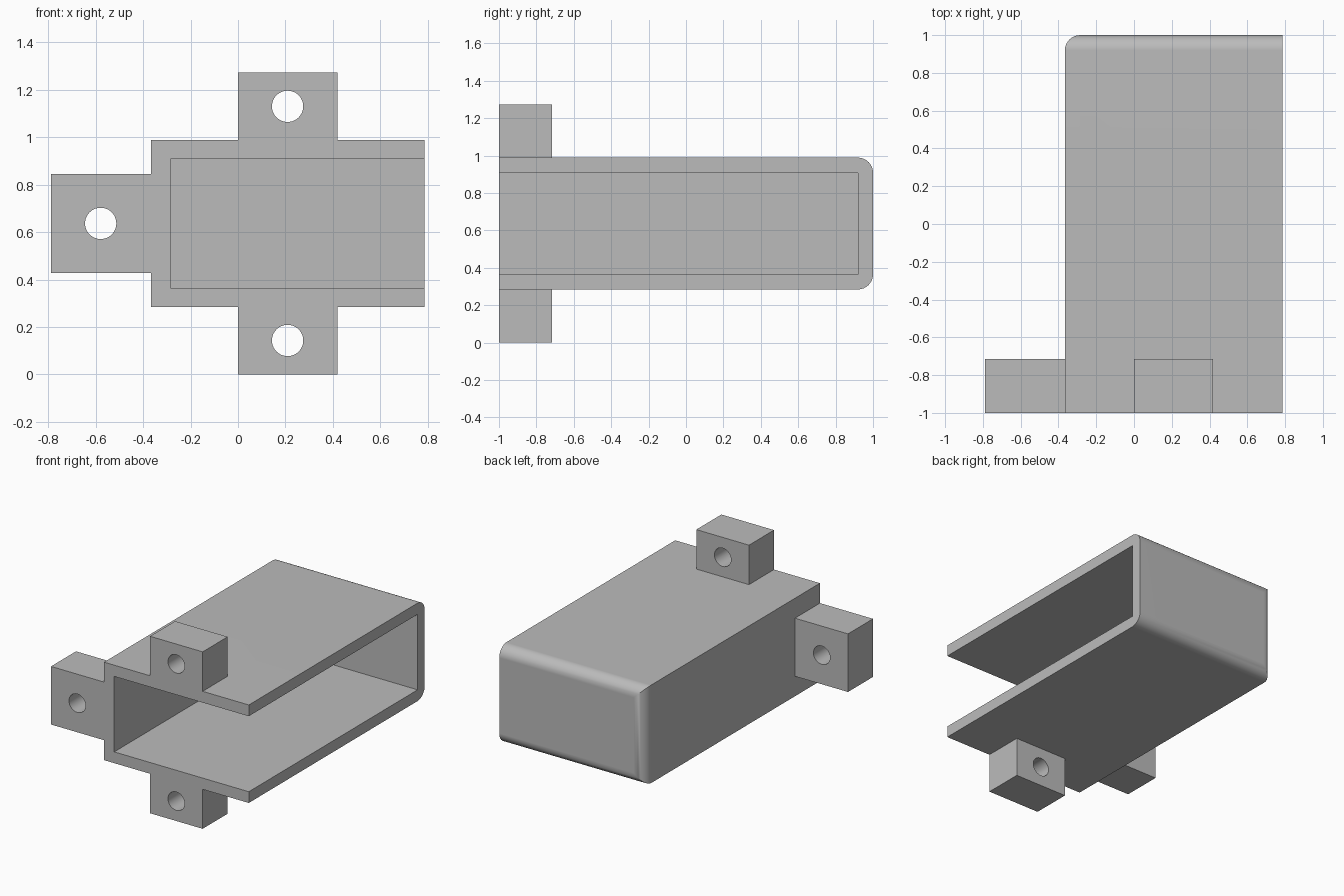
import bpy, bmesh, math
from mathutils import Matrix, Vector

if "Cube" in bpy.data.objects:
    bpy.data.objects.remove(bpy.data.objects["Cube"])

WALL, HOLE_RADIUS = 0.081, 0.066
LEFT, RIGHT = -0.366, 0.786        # housing sides in x
BOTTOM, TOP = 0.284, 0.989         # housing in z
MID_Z = (BOTTOM + TOP) / 2
LUG_BACK = -0.716

grey = bpy.data.materials.new("matte grey")
grey.use_nodes = True
colour = (0.5, 0.5, 0.5, 1)
grey.diffuse_color = colour
grey.node_tree.nodes["Principled BSDF"].inputs["Base Color"].default_value = colour


def make_object(name, bm):
    mesh = bpy.data.meshes.new(name)
    bm.to_mesh(mesh)
    bm.free()
    mesh.materials.append(grey)
    obj = bpy.data.objects.new(name, mesh)
    bpy.context.collection.objects.link(obj)
    return obj


def box_mesh(low, high):
    low, high = Vector(low), Vector(high)
    bm = bmesh.new()
    bmesh.ops.create_cube(bm, size=1)
    bmesh.ops.scale(bm, vec=high - low, verts=bm.verts)
    bmesh.ops.translate(bm, vec=(low + high) / 2, verts=bm.verts)
    return bm


def combine(target, tool, operation):
    """Apply a boolean and discard its helper object."""
    tool.hide_render = True
    mod = target.modifiers.new(operation.lower(), "BOOLEAN")
    mod.operation, mod.solver, mod.object = operation, "EXACT", tool
    bpy.context.view_layer.objects.active = target
    bpy.ops.object.modifier_apply(modifier=mod.name)
    bpy.data.objects.remove(tool)


# Housing block with three rounded back edges (right end stays square)
bm = box_mesh((LEFT, -1, BOTTOM), (RIGHT, 1, TOP))
back_edges = [e for e in bm.edges
              if all(v.co.y > 0.99 for v in e.verts)
              and not all(v.co.x > RIGHT - 0.01 for v in e.verts)]
bmesh.ops.bevel(bm, geom=back_edges, offset=WALL, offset_type="OFFSET",
                segments=8, profile=0.5, affect="EDGES")
housing = make_object("housing", bm)

# Mounting lugs, sunk into the wall so that they fuse with it
SINK = WALL / 2
lugs = {
    "top_lug": ((0, TOP - SINK), (0.419, 1.273)),
    "bottom_lug": ((0, 0), (0.419, BOTTOM + SINK)),
    "side_lug": ((-0.788, MID_Z - 0.209), (LEFT + SINK, MID_Z + 0.209)),
}
for name, ((x0, z0), (x1, z1)) in lugs.items():
    lug = make_object(name, box_mesh((x0, -1, z0), (x1, LUG_BACK, z1)))
    combine(housing, lug, "UNION")

# Cavity, open at the front and on the +x side
cavity = make_object("cavity_cutter", box_mesh(
    (LEFT + WALL, -1.2, BOTTOM + WALL), (RIGHT + 0.2, 1 - WALL, TOP - WALL)))
combine(housing, cavity, "DIFFERENCE")

# Screw holes running front to back through the lugs
for x, z in ((0.209, 1.13), (0.209, 0.143), (-0.579, MID_Z)):
    bm = bmesh.new()
    bmesh.ops.create_cone(
        bm, cap_ends=True, segments=48, radius1=HOLE_RADIUS, radius2=HOLE_RADIUS,
        depth=0.5, matrix=Matrix.Translation((x, -0.86, z))
        @ Matrix.Rotation(math.pi / 2, 4, "X"))
    combine(housing, make_object("hole_cutter", bm), "DIFFERENCE")

# Smooth rounded edges and holes, crisp corners, flat large faces
bpy.ops.object.select_all(action="DESELECT")
housing.select_set(True)
bpy.context.view_layer.objects.active = housing
bpy.ops.object.shade_smooth_by_angle(angle=math.radians(30))
weighted = housing.modifiers.new("flat_faces", "WEIGHTED_NORMAL")
weighted.keep_sharp = True
